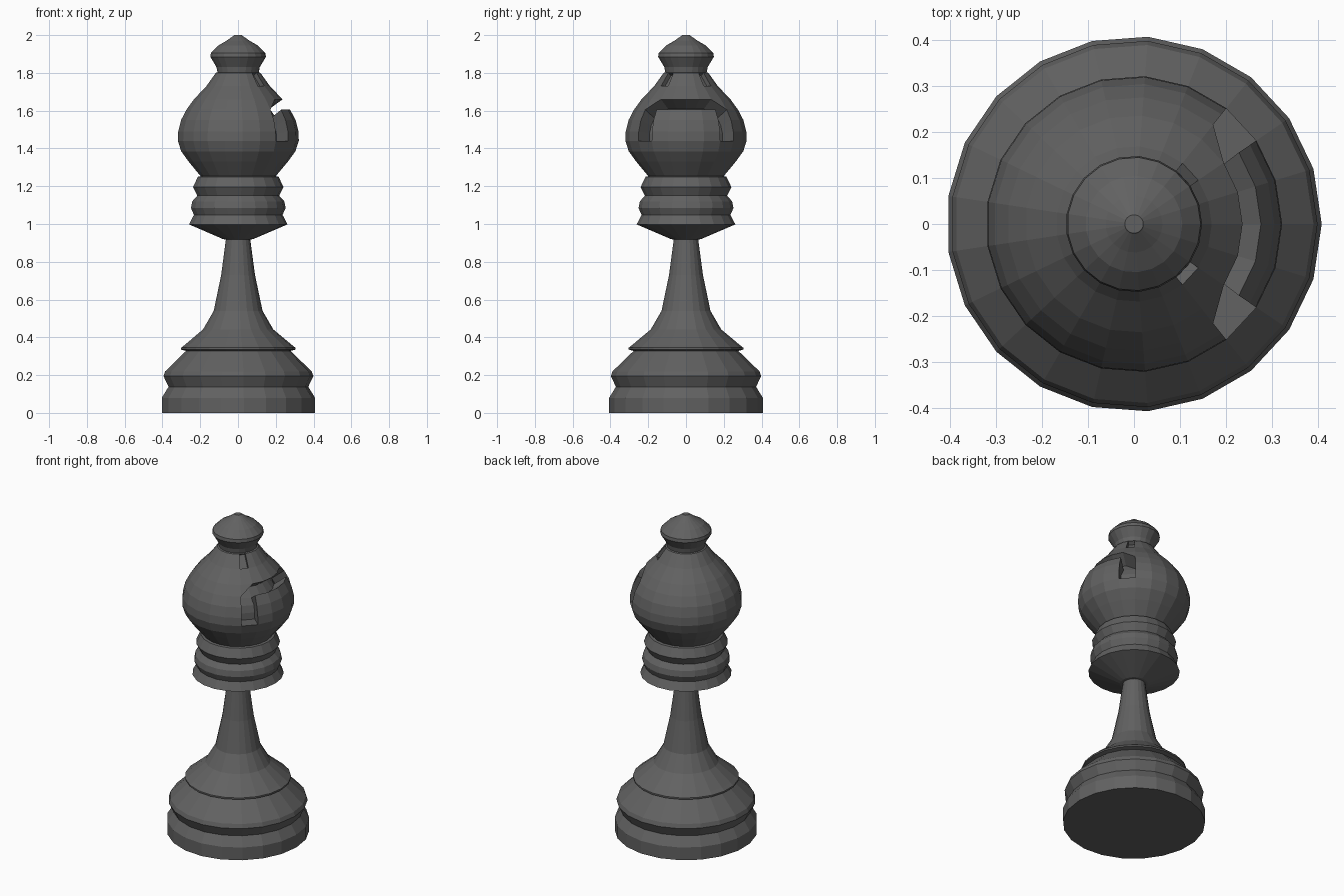
import bpy, bmesh, math
from mathutils import Vector

if "Cube" in bpy.data.objects:
    bpy.data.objects.remove(bpy.data.objects["Cube"])

SIDES = 21

# (radius, height) from the foot to the tip
PROFILE = [
    (0.408, 0.0), (0.408, 0.08), (0.372, 0.138), (0.399, 0.195), (0.39, 0.22),
    (0.278, 0.328), (0.304, 0.335), (0.304, 0.345), (0.285, 0.36), (0.187, 0.442),
    (0.13, 0.54), (0.09, 0.73), (0.065, 0.918), (0.08, 0.92), (0.262, 0.998),
    (0.236, 1.048), (0.252, 1.085), (0.245, 1.12), (0.218, 1.15), (0.241, 1.195),
    (0.215, 1.25), (0.20, 1.253), (0.264, 1.33), (0.304, 1.385), (0.322, 1.44),
    (0.32, 1.49), (0.305, 1.55), (0.276, 1.605), (0.236, 1.66), (0.169, 1.73),
    (0.119, 1.80), (0.11, 1.803), (0.115, 1.83), (0.148, 1.885), (0.145, 1.905),
    (0.105, 1.945), (0.062, 1.97), (0.022, 1.998), (0.02, 2.0),
]
SLOT0 = PROFILE.index((0.322, 1.44))       # bottom ring of the mitre slot
SLOT1 = PROFILE.index((0.276, 1.605))      # lower ring of the cross slot
NOTCH = PROFILE.index((0.169, 1.73))       # band below the neck

bm = bmesh.new()
rings = [[bm.verts.new((r * math.cos(2 * math.pi * i / SIDES),
                        r * math.sin(2 * math.pi * i / SIDES), z))
          for i in range(SIDES)] for r, z in PROFILE]

# lathed body, remembering the faces that get cut in
slot, notches = [], []
for j in range(len(PROFILE) - 1):
    for k in range(SIDES):
        i = k if k <= SIDES // 2 else k - SIDES
        n = (k + 1) % SIDES
        a, b, c, d = rings[j][k], rings[j][n], rings[j + 1][n], rings[j + 1][k]
        leg = i in (2, -3)
        if j == SLOT1 and i == 2:          # slanted corners of the arch
            slot.append(bm.faces.new((a, b, d)))
            bm.faces.new((b, c, d))
        elif j == SLOT1 and i == -3:
            slot.append(bm.faces.new((a, b, c)))
            bm.faces.new((a, c, d))
        else:
            f = bm.faces.new((a, b, c, d))
            if (leg and SLOT0 <= j < SLOT1) or (j == SLOT1 and -2 <= i <= 1):
                slot.append(f)
            elif leg and j == NOTCH:
                notches.append(f)
bm.faces.new(list(reversed(rings[0])))
bm.faces.new(rings[-1])
bm.normal_update()


def sink(faces, depth):
    """Push a face region inwards along its own averaged normals."""
    res = bmesh.ops.extrude_face_region(bm, geom=faces)
    new = [g for g in res["geom"] if isinstance(g, bmesh.types.BMFace)]
    old = [f for f in faces if f.is_valid]
    if old:
        bmesh.ops.delete(bm, geom=old, context="FACES_ONLY")
    moves = {}
    for f in new:
        f.normal_update()
        for v in f.verts:
            moves[v] = moves.get(v, Vector()) + f.normal
    for v, m in moves.items():
        v.co -= m.normalized() * depth


# mitre slot and the two small nicks under the neck
sink(slot, 0.085)
for f in notches:
    sink([f], 0.025)

mesh = bpy.data.meshes.new("chess_bishop")
bm.to_mesh(mesh)
bm.free()
obj = bpy.data.objects.new("chess_bishop", mesh)
bpy.context.collection.objects.link(obj)

# dark stain
mat = bpy.data.materials.new("dark_stain")
mat.diffuse_color = (0.12, 0.12, 0.12, 1)
mat.use_nodes = True
mat.node_tree.nodes["Principled BSDF"].inputs["Base Color"].default_value = mat.diffuse_color
mesh.materials.append(mat)
